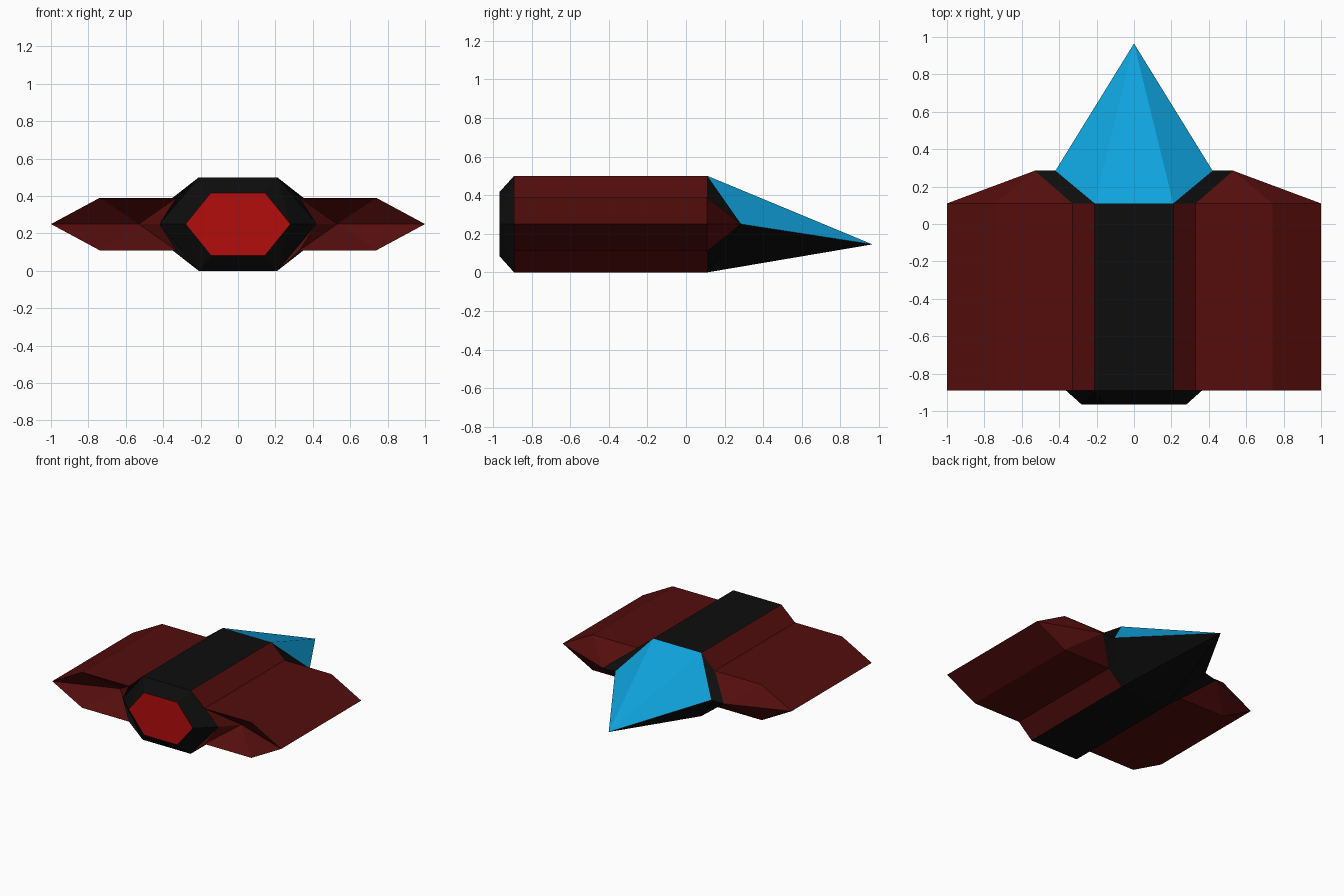
import bpy, bmesh
from mathutils import Vector

if "Cube" in bpy.data.objects:
    bpy.data.objects.remove(bpy.data.objects["Cube"])

MID = 0.25                    # height of the horizontal symmetry plane
FRONT, BACK = -0.89, 0.11


def material(name, rgb):
    m = bpy.data.materials.new(name)
    m.use_nodes = True
    m.diffuse_color = (*rgb, 1)
    bsdf = m.node_tree.nodes["Principled BSDF"]
    bsdf.inputs["Base Color"].default_value = (*rgb, 1)
    bsdf.inputs["Roughness"].default_value = 0.7
    return m


dark_red = material("dark red", (0.09, 0.004, 0.004))
black = material("black", (0.004, 0.004, 0.004))
bright_red = material("bright red", (0.45, 0.004, 0.004))
blue = material("sky blue", (0.005, 0.37, 0.73))


def finish(bm, name, mats):
    mesh = bpy.data.meshes.new(name)
    bm.to_mesh(mesh)
    bm.free()
    for m in mats:
        mesh.materials.append(m)
    obj = bpy.data.objects.new(name, mesh)
    bpy.context.collection.objects.link(obj)
    return obj


def hexagon(half_width, side_y, flat_x, flat_h, flat_y):
    """Six points: two at the sides, two each at top and bottom."""
    pts = [(s * half_width, side_y, MID) for s in (-1, 1)]
    pts += [(s * flat_x, flat_y, MID + t * flat_h) for s in (-1, 1) for t in (-1, 1)]
    return pts


def hull(name, points, mats, rule):
    bm = bmesh.new()
    for p in points:
        bm.verts.new(p)
    bmesh.ops.convex_hull(bm, input=bm.verts)
    bmesh.ops.recalc_face_normals(bm, faces=bm.faces)
    for f in bm.faces:
        f.material_index = rule(f)
    bmesh.ops.dissolve_limit(bm, angle_limit=0.01, verts=bm.verts, edges=bm.edges,
                             delimit={'MATERIAL'})
    return finish(bm, name, mats)


# Central hull with its chamfered front and the bright front plate
rear = hexagon(0.42, 0.285, 0.21, 0.25, BACK)
hull("central_hull",
     hexagon(0.28, -0.965, 0.145, 0.167, -0.965) + hexagon(0.42, -0.84, 0.21, 0.25, FRONT) + rear,
     [black, bright_red], lambda f: int(f.normal.y < -0.99))

# Pointed nose: blue canopy above, black below
hull("pointed_nose", rear + [(0, 0.965, 0.145)], [black, blue],
     lambda f: int(f.normal.z > 0.05 and f.normal.y > 0.01))


# Wings: one upper half described once, mirrored up/down and left/right
def wing(name, side):
    bm = bmesh.new()
    for up in (1, -1):
        def row(y, ridge_y, root_y):
            pts = dict(root=(0.21, y, 0.25), crease=(0.33, y, 0.14),
                       shoulder=(0.74, y, 0.14), tip=(1, y, 0),
                       ridge=(0.53, ridge_y, 0), inner=(0.42, root_y, 0))
            return {k: bm.verts.new(Vector((side * x, v, MID + up * z)))
                    for k, (x, v, z) in pts.items()}

        f = row(FRONT, -0.715, -0.84)
        b = row(BACK, 0.285, 0.285)
        # Long panels
        for p, q in (("root", "crease"), ("crease", "shoulder"), ("shoulder", "tip")):
            bm.faces.new((f[p], f[q], b[q], b[p]))
        # Hollow front end and ridged back end
        for end in (f, b):
            for keys in (("crease", "shoulder", "ridge"), ("shoulder", "tip", "ridge")):
                bm.faces.new([end[k] for k in keys])
        bm.faces.new([f[k] for k in ("crease", "ridge", "inner")])
        gusset = bm.faces.new([f[k] for k in ("root", "crease", "inner")])
        gusset.material_index = 0 if (side > 0 and up < 0) else 1
        fillet = bm.faces.new([b[k] for k in ("root", "crease", "ridge", "inner")])
        fillet.material_index = 1
        # Hidden root panel closes the shell
        bm.faces.new((f["root"], b["root"], b["inner"], f["inner"])).material_index = 1
    bmesh.ops.remove_doubles(bm, verts=bm.verts, dist=0.0001)
    bmesh.ops.recalc_face_normals(bm, faces=bm.faces)
    return finish(bm, name, [dark_red, black])


wing("left_wing", 1)
wing("right_wing", -1)
